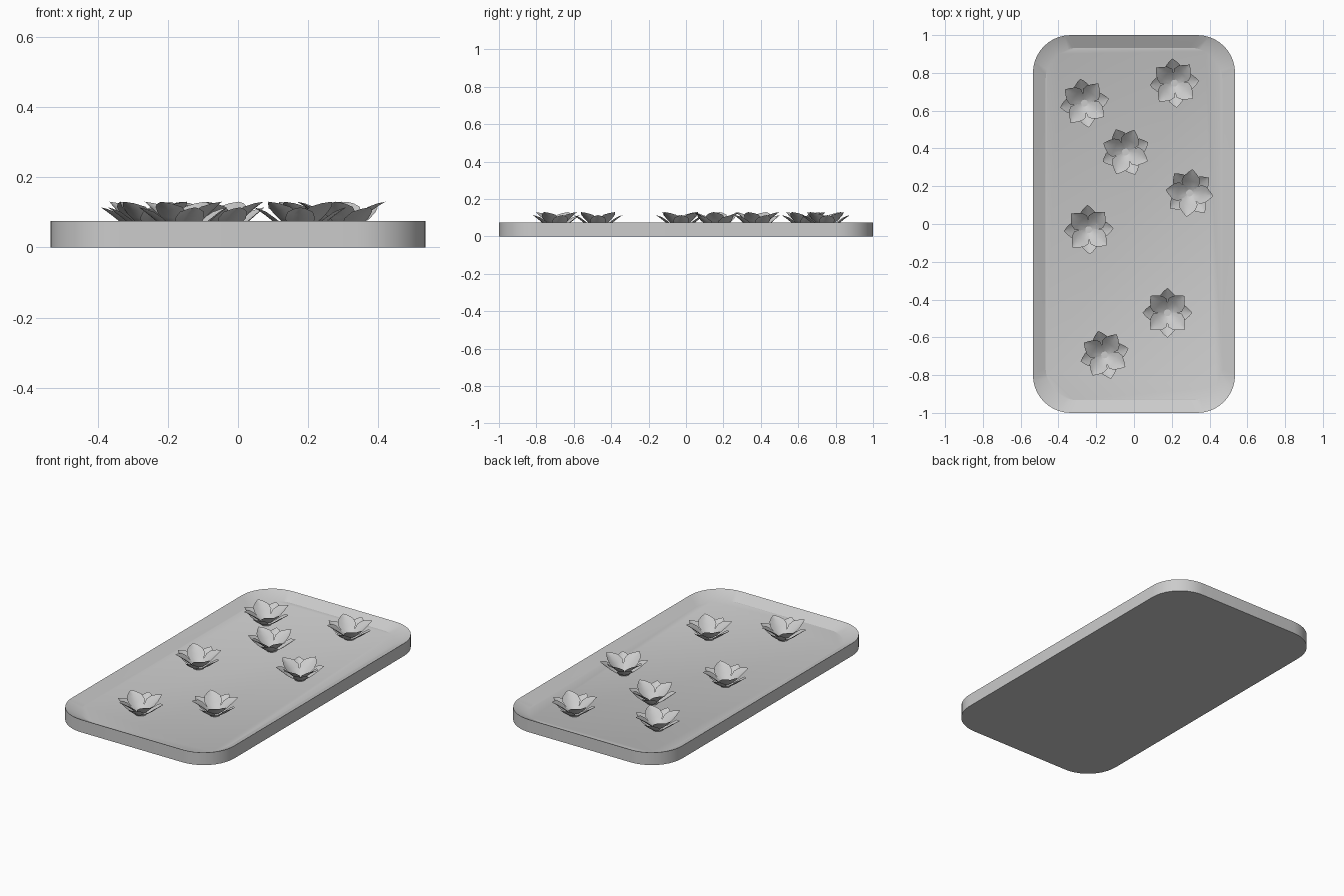
import bpy, bmesh
from math import sin, cos, pi, radians

if "Cube" in bpy.data.objects:
    bpy.data.objects.remove(bpy.data.objects["Cube"])


def finish(bm, name, angle):
    me = bpy.data.meshes.new(name)
    bmesh.ops.recalc_face_normals(bm, faces=bm.faces)
    bm.to_mesh(me)
    bm.free()
    ob = bpy.data.objects.new(name, me)
    bpy.context.collection.objects.link(ob)
    bpy.ops.object.select_all(action='DESELECT')
    ob.select_set(True)
    bpy.context.view_layer.objects.active = ob
    bpy.ops.object.shade_smooth_by_angle(angle=radians(angle))
    return ob


def rounded_loop(bm, hx, hy, r, z, seg=10):
    pts = []
    for k, (sx, sy) in enumerate([(1, 1), (-1, 1), (-1, -1), (1, -1)]):
        for i in range(seg + 1):
            a = (k + i / seg) * pi / 2
            pts.append(bm.verts.new((sx * (hx - r) + r * cos(a),
                                     sy * (hy - r) + r * sin(a), z)))
    return pts


def bridge(bm, a, b):
    n = len(a)
    for i in range(n):
        bm.faces.new((a[i], a[(i + 1) % n], b[(i + 1) % n], b[i]))


# Tray: flat bottom, upright wall, sharp rim, sloping inside, flat floor
bm = bmesh.new()
loops = [rounded_loop(bm, *p) for p in [
    (0.535, 1.0, 0.2, 0.0), (0.535, 1.0, 0.2, 0.075),
    (0.468, 0.933, 0.17, 0.04)]]
for a, b in zip(loops, loops[1:]):
    bridge(bm, a, b)
bm.faces.new(loops[0])
bm.faces.new(loops[-1])
finish(bm, "tray", 25)


# Petal: stations of (radius, height, half width), cupped across its width
OUTER = [(0.016, 0.042, 0.016), (0.045, 0.051, 0.032), (0.075, 0.072, 0.043),
         (0.10, 0.092, 0.036), (0.118, 0.105, 0.018), (0.131, 0.114, 0.0)]
INNER = [(0.013, 0.048, 0.013), (0.036, 0.060, 0.034), (0.062, 0.084, 0.050),
         (0.088, 0.105, 0.043), (0.110, 0.120, 0.022), (0.127, 0.130, 0.0)]


def petal(bm, stations, angle):
    ca, sa = cos(angle), sin(angle)
    rows = []
    for r, z, w in stations:
        row = []
        for t in ([-1, -0.5, 0, 0.5, 1] if w else [0]):
            x, y, h = r - 0.1 * w * t * t, w * t, z + 0.25 * w * t * t
            row.append(bm.verts.new((x * ca - y * sa, x * sa + y * ca, h)))
        rows.append(row)
    for a, b in zip(rows, rows[1:]):
        for i in range(4):
            if len(b) == 1:
                bm.faces.new((a[i], a[i + 1], b[0]))
            else:
                bm.faces.new((a[i], a[i + 1], b[i + 1], b[i]))


# Lily: two whorls of four petals on a small base
def lily(name, x, y, turn):
    bm = bmesh.new()
    bmesh.ops.create_cone(bm, cap_ends=True, segments=16, radius1=0.03,
                          radius2=0.036, depth=0.012)
    bmesh.ops.translate(bm, verts=bm.verts, vec=(0, 0, 0.045))
    for k in range(4):
        petal(bm, OUTER, radians(turn) + k * pi / 2)
        petal(bm, INNER, radians(turn + 45) + k * pi / 2)
    ob = finish(bm, name, 40)
    ob.location = (x, y, 0)


for i, p in enumerate([(-0.262, 0.64, 10), (0.214, 0.746, 5), (-0.045, 0.381, 23),
                       (0.294, 0.164, 38), (-0.24, -0.03, 3), (0.177, -0.47, 0),
                       (-0.156, -0.693, 15)]):
    lily(f"lily_{i + 1}", *p)
